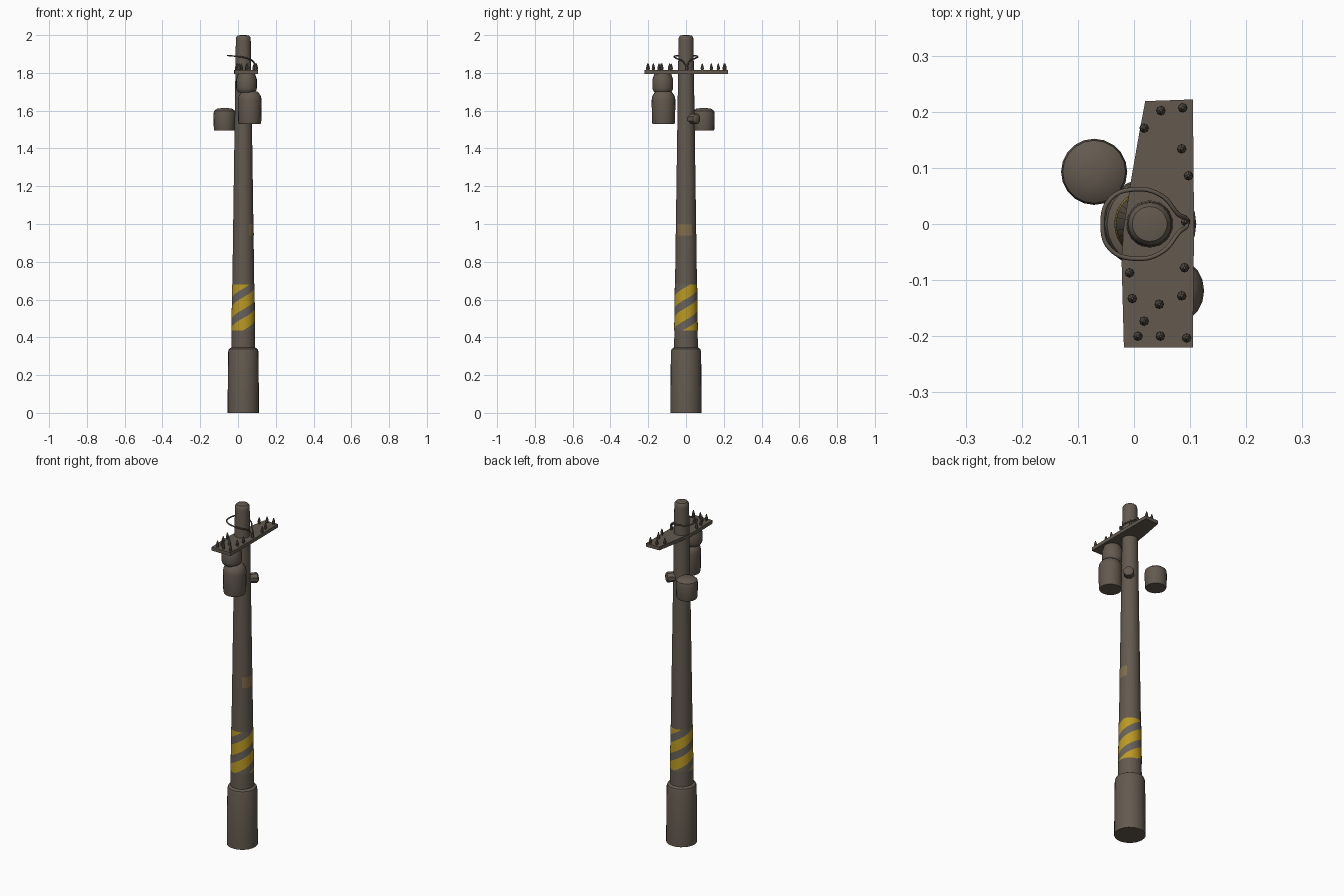
import bpy, bmesh, math
from mathutils import Vector, Matrix

if "Cube" in bpy.data.objects:
    bpy.data.objects.remove(bpy.data.objects["Cube"])

PX = 0.028  # pole axis x


def mat(name, rgb):
    m = bpy.data.materials.new(name)
    m.diffuse_color = (*rgb, 1)
    m.use_nodes = True
    m.node_tree.nodes["Principled BSDF"].inputs["Base Color"].default_value = m.diffuse_color
    return m


BROWN = mat("weathered_brown", (0.125, 0.102, 0.078))
YELLOW = mat("warning_yellow", (0.50, 0.32, 0.016))
GREY = mat("stripe_grey", (0.135, 0.12, 0.105))
OCHRE = mat("faded_ochre", (0.22, 0.155, 0.07))


def finish(bm, name, mats, smooth=True, fix=True):
    if fix:
        bmesh.ops.recalc_face_normals(bm, faces=bm.faces)
    me = bpy.data.meshes.new(name)
    bm.to_mesh(me)
    bm.free()
    ob = bpy.data.objects.new(name, me)
    bpy.context.collection.objects.link(ob)
    for m in mats:
        me.materials.append(m)
    if smooth:
        bpy.ops.object.select_all(action='DESELECT')
        ob.select_set(True)
        bpy.context.view_layer.objects.active = ob
        bpy.ops.object.shade_smooth_by_angle(angle=math.radians(40))
    return ob


def add_lathe(bm, prof, seg, matrix):
    """Revolve (radius, z) points and cap both ends."""
    rings = []
    for r, z in prof:
        rings.append([bm.verts.new(matrix @ Vector((r * math.cos(2 * math.pi * i / seg),
                      r * math.sin(2 * math.pi * i / seg), z))) for i in range(seg)])
    for a, b in zip(rings, rings[1:]):
        for i in range(seg):
            k = (i + 1) % seg
            bm.faces.new((a[i], a[k], b[k], b[i]))
    bm.faces.new(rings[0][::-1])
    bm.faces.new(rings[-1])


def lathe(name, prof, x, y, seg=24, rot=Matrix()):
    bm = bmesh.new()
    add_lathe(bm, prof, seg, Matrix.Translation((x, y, 0)) @ rot)
    return finish(bm, name, [BROWN])


def pole_r(z):
    return 0.063 + (0.0395 - 0.063) * (z - 0.34) / (1.97 - 0.34)


# Concrete foot and tapering pole
lathe("pole_foot", [(0.083, 0), (0.083, 0.06), (0.080, 0.325), (0.076, 0.338), (0.060, 0.348)], PX, 0)
lathe("pole", [(pole_r(0.3), 0.3), (pole_r(1.0), 1.0), (0.0395, 1.97), (0.038, 1.988),
               (0.031, 1.997), (0.015, 2.0)], PX, 0, 32)


def sleeve(name, a0, a1, z0, z1, rise, rows, mats, rule):
    """Painted skin on the pole; rows climb by `rise` per turn, trimmed to z0..z1."""
    bm = bmesh.new()
    n = 64
    grid = []
    for i in range(n + 1):
        a = a0 + (a1 - a0) * i / n
        col = []
        for z in rows:
            z = z + rise * a / (2 * math.pi)
            r = pole_r(z) + 0.0012
            col.append(bm.verts.new((PX + r * math.cos(a), r * math.sin(a), z)))
        grid.append(col)
    for i in range(n):
        for j in range(len(rows) - 1):
            f = bm.faces.new((grid[i][j], grid[i + 1][j], grid[i + 1][j + 1], grid[i][j + 1]))
            f.material_index = rule(j)
    for z, d in ((z0, -1), (z1, 1)):
        bmesh.ops.bisect_plane(bm, geom=bm.verts[:] + bm.edges[:] + bm.faces[:],
                               plane_co=(0, 0, z), plane_no=(0, 0, d), clear_outer=True)
    return finish(bm, name, mats, fix=False)


# Hazard band: alternating helical rows, grey centred at z 0.58 on the +x side
P = 0.11
edges = []
for k in range(-4, 5):
    edges += [0.58 + k * P - 0.023, 0.58 + k * P + 0.023]
sleeve("hazard_band", -math.pi, math.pi, 0.435, 0.68, 2 * P, edges, [GREY, YELLOW], lambda j: j % 2)

# Faded notice on the +x side
sleeve("faded_notice", math.radians(-56), math.radians(34), 0.938, 1.0, 0, [0.9, 1.05],
       [OCHRE], lambda j: 0)

# Crossarm plate
outline = [(-0.018, -0.22), (0.105, -0.22), (0.107, 0), (0.105, 0.222), (0.02, 0.219),
           (0.009, 0.16), (-0.005, 0.08), (-0.019, -0.01), (-0.022, -0.07)]
bm = bmesh.new()
face = bm.faces.new([bm.verts.new((x, y, 1.794)) for x, y in outline])
ext = bmesh.ops.extrude_face_region(bm, geom=[face])
for v in ext["geom"]:
    if isinstance(v, bmesh.types.BMVert):
        v.co.z += 0.02
finish(bm, "crossarm", [BROWN], smooth=False)

# Small pin insulators on the crossarm
pins = [(0.048, 0.202), (0.087, 0.207), (0.018, 0.171), (0.085, 0.134), (0.097, 0.086),
        (0.092, 0.004), (-0.008, -0.087), (0.09, -0.078), (-0.003, -0.133), (0.085, -0.128),
        (0.045, -0.143), (0.018, -0.173), (0.007, -0.2), (0.047, -0.2), (0.094, -0.203)]
bm = bmesh.new()
for x, y in pins:
    add_lathe(bm, [(0.006, 1.81), (0.0085, 1.824), (0.0075, 1.832), (0.002, 1.85)], 8,
              Matrix.Translation((x, y, 0)))
finish(bm, "pin_insulators", [BROWN])

# Slack wire loop around the pole top, drooping to a pin at +x
cu = bpy.data.curves.new("wire_loop", 'CURVE')
cu.dimensions = '3D'
cu.bevel_depth = 0.004
cu.bevel_resolution = 1
cu.resolution_u = 5
loop = [(-0.056, 0, 1.892), (-0.042, 0.045, 1.891), (0.005, 0.062, 1.886), (0.05, 0.05, 1.878),
        (0.078, 0.018, 1.862), (0.095, 0.003, 1.838), (0.08, -0.015, 1.86), (0.05, -0.05, 1.877),
        (0.005, -0.062, 1.886), (-0.042, -0.045, 1.891)]
sp = cu.splines.new('BEZIER')
sp.bezier_points.add(len(loop) - 1)
for p, co in zip(sp.bezier_points, loop):
    p.co = co
    p.handle_left_type = p.handle_right_type = 'AUTO'
sp.use_cyclic_u = True
cu.materials.append(BROWN)
bpy.context.collection.objects.link(bpy.data.objects.new("wire_loop", cu))

# Stacked transformer hanging under the crossarm
lathe("transformer_tank", [(0.058, 1.53), (0.061, 1.54), (0.063, 1.655), (0.060, 1.675),
                           (0.048, 1.695), (0.038, 1.702)], 0.062, -0.119, 20)
lathe("transformer_head", [(0.042, 1.695), (0.052, 1.708), (0.055, 1.72), (0.055, 1.765),
                           (0.048, 1.785), (0.045, 1.796)], 0.045, -0.123, 20)

# Separate canister at the back left
lathe("back_canister", [(0.054, 1.494), (0.057, 1.502), (0.059, 1.58), (0.056, 1.598),
                        (0.040, 1.610), (0.015, 1.614)], -0.071, 0.093, 20)

# Short stub on the pole pointing to the back right
rot = Matrix.Translation((0, 0, 1.557)) @ Matrix.Rotation(math.radians(45), 4, 'Z') \
    @ Matrix.Rotation(math.radians(90), 4, 'Y') @ Matrix.Rotation(math.radians(22.5), 4, 'Z')
lathe("pole_stub", [(0.026, 0.02), (0.029, 0.07), (0.028, 0.080), (0.02, 0.086)], PX, 0, 8, rot)
